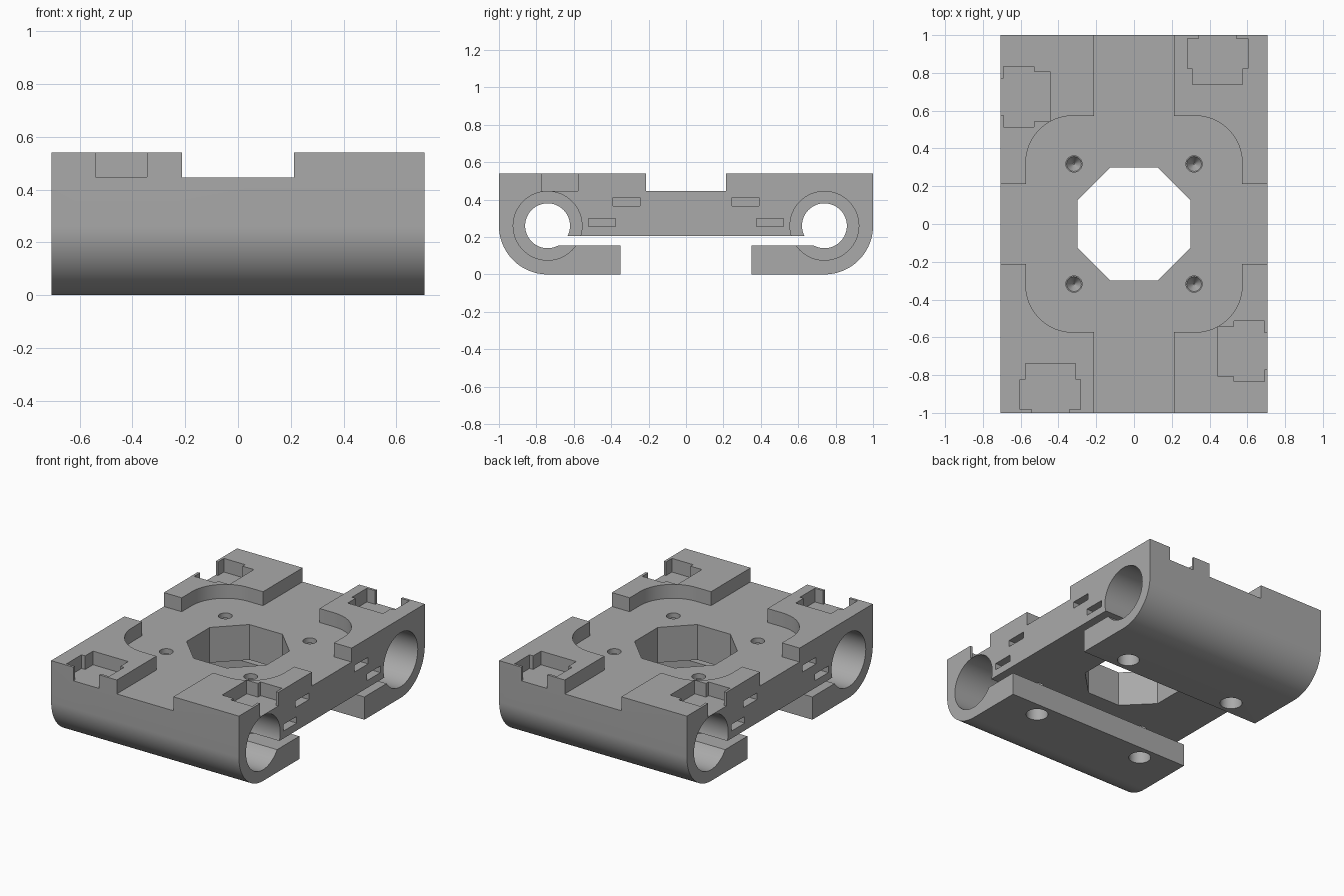
import bpy, bmesh, math
from mathutils import Matrix, Vector

cube = bpy.data.objects.get("Cube")
if cube:
    bpy.data.objects.remove(cube, do_unlink=True)

grey = bpy.data.materials.new("plain grey")
grey.use_nodes = True
tone = (0.4, 0.4, 0.4, 1)
grey.diffuse_color = tone
grey.node_tree.nodes["Principled BSDF"].inputs["Base Color"].default_value = tone

HX, HY, TOP, FLOOR = 0.707, 1.0, 0.54, 0.445
ROD_Y, ROD_Z = 0.74, 0.26


def make_object(name, bm):
    bmesh.ops.recalc_face_normals(bm, faces=bm.faces)
    mesh = bpy.data.meshes.new(name)
    bm.to_mesh(mesh)
    bm.free()
    mesh.materials.append(grey)
    obj = bpy.data.objects.new(name, mesh)
    bpy.context.collection.objects.link(obj)
    return obj


def prism(name, points, offset):
    """Close a loop of 3D points and extrude it along offset."""
    bm = bmesh.new()
    face = bm.faces.new([bm.verts.new(p) for p in points])
    grown = bmesh.ops.extrude_face_region(bm, geom=[face])["geom"]
    verts = [g for g in grown if isinstance(g, bmesh.types.BMVert)]
    bmesh.ops.translate(bm, verts=verts, vec=Vector(offset))
    return make_object(name, bm)


def arc(cx, cy, r, start, end, steps):
    angles = [math.radians(start + (end - start) * i / steps) for i in range(steps + 1)]
    return [(cx + r * math.cos(a), cy + r * math.sin(a)) for a in angles]


def cylinder(name, r_low, r_high, length, center, along_x=False, sides=64):
    bm = bmesh.new()
    turn = Matrix.Rotation(math.pi / 2, 4, "Y") if along_x else Matrix()
    bmesh.ops.create_cone(bm, cap_ends=True, segments=sides, radius1=r_low, radius2=r_high,
                          depth=length, matrix=Matrix.Translation(center) @ turn)
    return make_object(name, bm)


def box(name, x0, x1, y0, y1, z0, z1):
    loop = [(x0, y0, z0), (x1, y0, z0), (x1, y1, z0), (x0, y1, z0)]
    return prism(name, loop, (0, 0, z1 - z0))


# Carriage body: side profile with rounded lower edges and two clamping lips
half = [(0.7, 0.205), (0.7, 0.155), (0.35, 0.155), (0.35, 0)]
half += arc(ROD_Y, ROD_Z, 0.26, -90, 0, 24) + [(HY, TOP)]
profile = half + [(-y, z) for y, z in reversed(half)]
body = prism("carriage_body", [(-HX, y, z) for y, z in profile], (2 * HX, 0, 0))


def cut(tool):
    tool.hide_render = True
    mod = body.modifiers.new("cut", "BOOLEAN")
    mod.operation, mod.solver, mod.object = "DIFFERENCE", "EXACT", tool
    bpy.context.view_layer.objects.active = body
    bpy.ops.object.modifier_apply(modifier=mod.name)
    bpy.data.objects.remove(tool, do_unlink=True)


# Top recess: a cross of channels merged with a rounded square
w, s, r = 0.213, 0.573, 0.25
quarter = [(HX + 0.1, w), (s, w)] + arc(s - r, s - r, r, 0, 90, 16) + [(w, s), (w, HY + 0.1)]
outline = []
for mx, my in ((1, 1), (-1, 1), (-1, -1), (1, -1)):
    part = [(x * mx, y * my, FLOOR) for x, y in quarter]
    outline += part if mx * my > 0 else part[::-1]
cut(prism("top_recess", outline, (0, 0, 0.3)))

# Central octagonal opening
octagon = arc(0, 0, 0.3 / math.cos(math.pi / 8), 22.5, 337.5, 7)
cut(prism("octagon_opening", [(x, y, -0.1) for x, y in octagon], (0, 0, 1)))

# Rod bores, with wider bearing seats at both ends
for side in (-1, 1):
    cut(cylinder("rod_bore", 0.12, 0.12, 2, (0, side * ROD_Y, ROD_Z), True))
    for end in (-1, 1):
        cut(cylinder("bearing_seat", 0.184, 0.184, 0.7,
                     (end * 0.46, side * ROD_Y, ROD_Z), True))

# Screw holes and side nut slots in each quarter
for mx in (-1, 1):
    for my in (-1, 1):
        x, y = mx * 0.318, my * 0.318
        cut(cylinder("top_screw_hole", 0.043, 0.043, 0.2, (x, y, 0.47), sides=32))
        cut(cylinder("top_hole_tip", 0.004, 0.043, 0.06, (x, y, 0.341), sides=32))
        cut(box("upper_nut_slot", *sorted((mx * 0.25, mx * 0.8)),
                y - 0.072, y + 0.072, 0.365, 0.41))
        x, y = mx * 0.425, my * 0.45
        cut(cylinder("clamp_screw_head", 0.07, 0.07, 0.2, (x, y, 0), sides=32))
        cut(cylinder("clamp_screw_hole", 0.043, 0.043, 0.3, (x, y, 0.19), sides=32))
        cut(box("lower_nut_slot", *sorted((mx * 0.355, mx * 0.8)),
                y - 0.072, y + 0.072, 0.255, 0.30))

# Edge pockets: stepped outline opening through a notch in the wall.
# Each is drawn with u along the edge and v inward from it.
pocket = [(0.0975, -0.1), (0.0975, 0.017), (0.16, 0.017), (0.16, 0.177),
          (0.1325, 0.177), (0.1325, 0.262)]
pocket += [(-u, v) for u, v in reversed(pocket)]
for sign in (-1, 1):
    on_side = [(sign * (HX - v), sign * (u - 0.674), FLOOR + 0.002) for u, v in pocket]
    on_end = [(sign * (u + 0.4425), sign * (HY - v), FLOOR + 0.002) for u, v in pocket]
    cut(prism("side_pocket", on_side, (0, 0, 0.3)))
    cut(prism("end_pocket", on_end, (0, 0, 0.3)))

# Smooth the bores and rounded edges, keep corners crisp
bpy.ops.object.select_all(action="DESELECT")
body.select_set(True)
bpy.context.view_layer.objects.active = body
bpy.ops.object.shade_smooth_by_angle(angle=math.radians(30))
